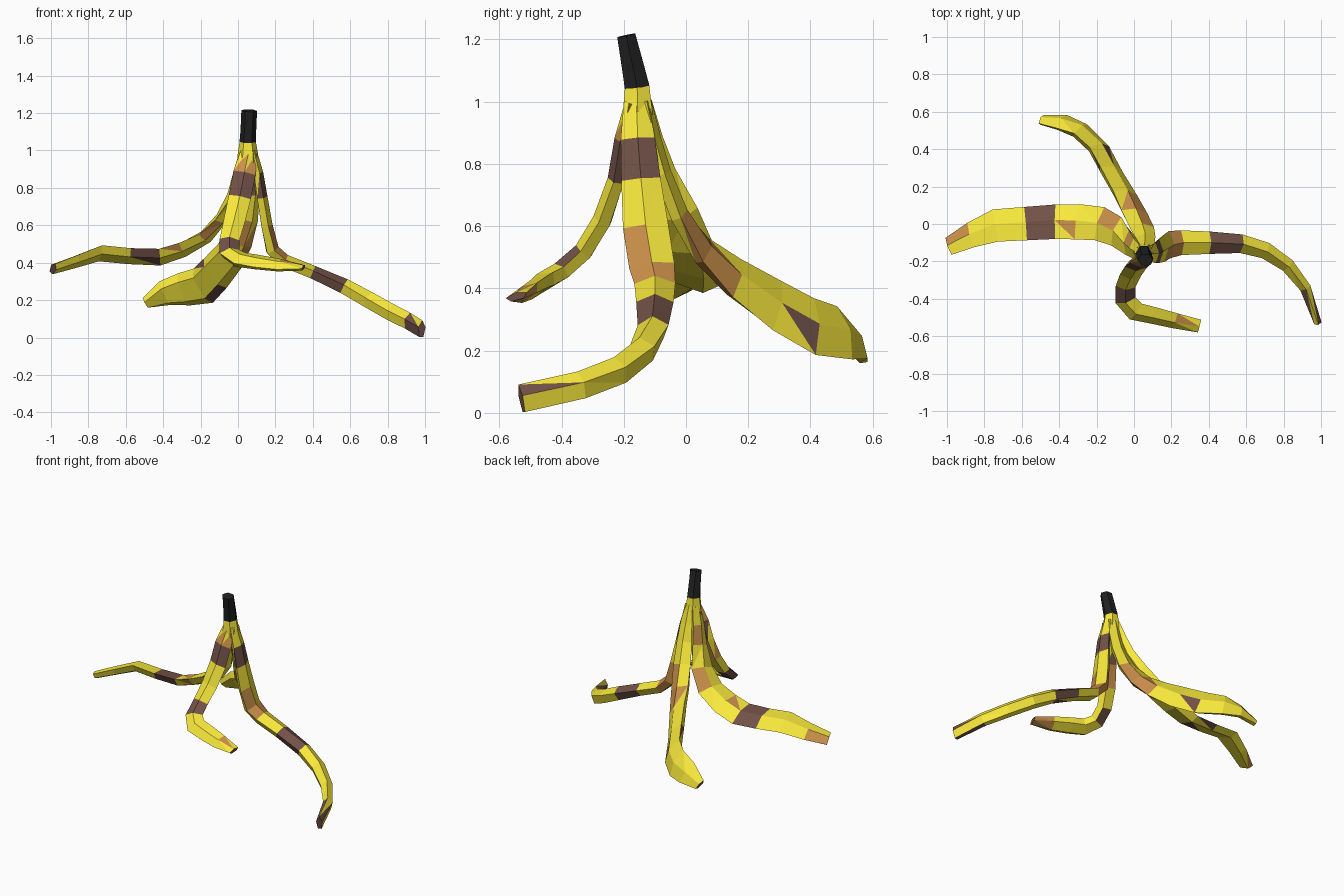
import bpy, bmesh, math, random
from mathutils import Vector

random.seed(4)


def material(name, rgb):
    m = bpy.data.materials.new(name)
    m.diffuse_color = (*rgb, 1)
    return m


MATS = [material("yellow_skin", (0.95, 0.82, 0.045)),
        material("brown_bruise", (0.17, 0.085, 0.065)),
        material("tan_bruise", (0.6, 0.28, 0.07)),
        material("black_stem", (0.015, 0.015, 0.015))]
CODE = {"y": 0, "b": 1, "t": 2, "k": 3}

# Cross-sections: ridged pentagon for peel strips, hexagon for the stem
PENTAGON = [(0, 1), (-1, 0.2), (-0.6, -1), (0.6, -1), (1, 0.2)]
HEXAGON = [(math.cos(i * math.pi / 3), math.sin(i * math.pi / 3)) for i in range(6)]


def loft(name, rows, section, bands, tip, patchy=1.0):
    """Sweep section along rows of (x, y, z, half width, half thickness,
    width azimuth, width elevation); bands gives one colour code per segment."""
    pts = [Vector(r[:3]) for r in rows]
    bm = bmesh.new()
    rings = []
    for i, (x, y, z, w, t, az, el) in enumerate(rows):
        tangent = (pts[min(i + 1, len(pts) - 1)] - pts[max(i - 1, 0)]).normalized()
        a, e = math.radians(az), math.radians(el)
        side = Vector((math.cos(a) * math.cos(e), math.sin(a) * math.cos(e), math.sin(e)))
        side = (side - tangent * side.dot(tangent)).normalized()
        up = tangent.cross(side)
        rings.append([bm.verts.new(pts[i] + side * u * w + up * v * t) for u, v in section])
    n = len(section)
    for i, code in enumerate(bands):
        for j in range(n):
            k = (j + 1) % n
            a, b, c, d = rings[i][j], rings[i][k], rings[i + 1][k], rings[i + 1][j]
            # some bruised panels split into triangles with separate colours
            split = patchy < 1 and random.random() < 0.35
            for verts in ([(a, b, c), (a, c, d)] if split else [(a, b, c, d)]):
                f = bm.faces.new(verts)
                f.material_index = CODE[code] if random.random() < patchy else 0
    bm.faces.new(rings[0]).material_index = CODE[bands[0]]
    bm.faces.new(rings[-1]).material_index = CODE[tip]
    bmesh.ops.recalc_face_normals(bm, faces=bm.faces[:])
    me = bpy.data.meshes.new(name)
    bm.to_mesh(me)
    bm.free()
    for m in MATS:
        me.materials.append(m)
    ob = bpy.data.objects.new(name, me)
    bpy.context.collection.objects.link(ob)
    return ob


# Black stem and the yellow neck under it
loft("stem", [(0.06, -0.192, 1.213, 0.042, 0.034, 0, 0),
              (0.055, -0.168, 1.10, 0.042, 0.042, 0, 0),
              (0.052, -0.157, 1.045, 0.044, 0.046, 0, 0)], HEXAGON, "kk", "k")
loft("neck", [(0.052, -0.157, 1.05, 0.043, 0.045, 0, 0),
              (0.053, -0.155, 0.97, 0.056, 0.054, 0, 0),
              (0.053, -0.155, 0.87, 0.056, 0.055, 0, 0)], HEXAGON, "yy", "y")

# Left strip: sweeps out towards -x, its back edge lower than its front edge
left = [(0.03, -0.15, 1.0, 0.04, 0.02, 270, 0),
        (0.0, -0.13, 0.88, 0.055, 0.025, 270, 0),
        (-0.03, -0.10, 0.76, 0.07, 0.028, 270, 0),
        (-0.09, -0.04, 0.64, 0.082, 0.03, 265, 8),
        (-0.18, 0.0, 0.54, 0.092, 0.032, 268, 14),
        (-0.30, 0.01, 0.475, 0.098, 0.032, 270, 18),
        (-0.42, 0.01, 0.435, 0.098, 0.032, 270, 20),
        (-0.58, 0.0, 0.44, 0.095, 0.03, 270, 20),
        (-0.74, -0.01, 0.455, 0.093, 0.03, 275, 20),
        (-0.87, -0.06, 0.41, 0.073, 0.026, 280, 20),
        (-0.99, -0.12, 0.37, 0.052, 0.022, 275, 18)]
loft("left_strip", left, PENTAGON, "ytytytbyyt", "b", 0.4)

# Back strip: tilted on edge, hooks towards -x at the tip
back = [(0.055, -0.13, 1.0, 0.04, 0.02, 180, 0),
        (0.06, -0.105, 0.88, 0.05, 0.025, 180, 0),
        (0.06, -0.075, 0.77, 0.055, 0.028, 182, 5),
        (0.04, -0.02, 0.64, 0.068, 0.028, 185, 25),
        (0.0, 0.06, 0.52, 0.08, 0.03, 195, 48),
        (-0.05, 0.16, 0.43, 0.09, 0.03, 205, 60),
        (-0.125, 0.29, 0.342, 0.1, 0.03, 210, 66),
        (-0.19, 0.41, 0.275, 0.105, 0.03, 220, 67),
        (-0.29, 0.505, 0.255, 0.095, 0.03, 240, 66),
        (-0.39, 0.545, 0.235, 0.078, 0.024, 262, 60),
        (-0.495, 0.558, 0.185, 0.036, 0.018, 265, 50)]
loft("back_strip", back, PENTAGON, "ybyttybyyy", "b", 0.45)

# Front strip: drops steeply, then curls round to +x
front = [(0.06, -0.175, 1.0, 0.043, 0.02, 0, 0),
         (0.035, -0.205, 0.88, 0.06, 0.025, 0, 0),
         (0.01, -0.225, 0.75, 0.06, 0.027, 0, 0),
         (-0.02, -0.27, 0.62, 0.057, 0.03, 0, 0),
         (-0.045, -0.33, 0.52, 0.053, 0.03, 0, 0),
         (-0.045, -0.405, 0.455, 0.056, 0.03, 10, 5),
         (0.01, -0.465, 0.42, 0.06, 0.03, 45, 25),
         (0.10, -0.485, 0.405, 0.056, 0.026, 78, 36),
         (0.22, -0.515, 0.388, 0.05, 0.022, 80, 34),
         (0.35, -0.545, 0.375, 0.036, 0.012, 78, 15)]
loft("front_strip", front, PENTAGON, "tbtybyyyt", "b", 0.65)

# Right strip: reaches the ground, bending towards -y
right = [(0.08, -0.16, 1.0, 0.04, 0.02, 90, 0),
         (0.11, -0.155, 0.88, 0.055, 0.025, 90, 0),
         (0.13, -0.145, 0.75, 0.063, 0.028, 90, 0),
         (0.155, -0.13, 0.60, 0.073, 0.03, 90, 0),
         (0.185, -0.11, 0.47, 0.073, 0.035, 90, 0),
         (0.25, -0.10, 0.41, 0.066, 0.035, 90, 0),
         (0.40, -0.10, 0.35, 0.06, 0.035, 90, 0),
         (0.57, -0.105, 0.275, 0.05, 0.04, 80, 0),
         (0.70, -0.14, 0.205, 0.045, 0.042, 60, 0),
         (0.82, -0.22, 0.138, 0.038, 0.044, 45, 0),
         (0.915, -0.34, 0.09, 0.03, 0.044, 30, 0),
         (0.983, -0.53, 0.047, 0.02, 0.045, 20, 0)]
loft("right_strip", right, PENTAGON, "ybyttybyyyb", "b", 0.6)
